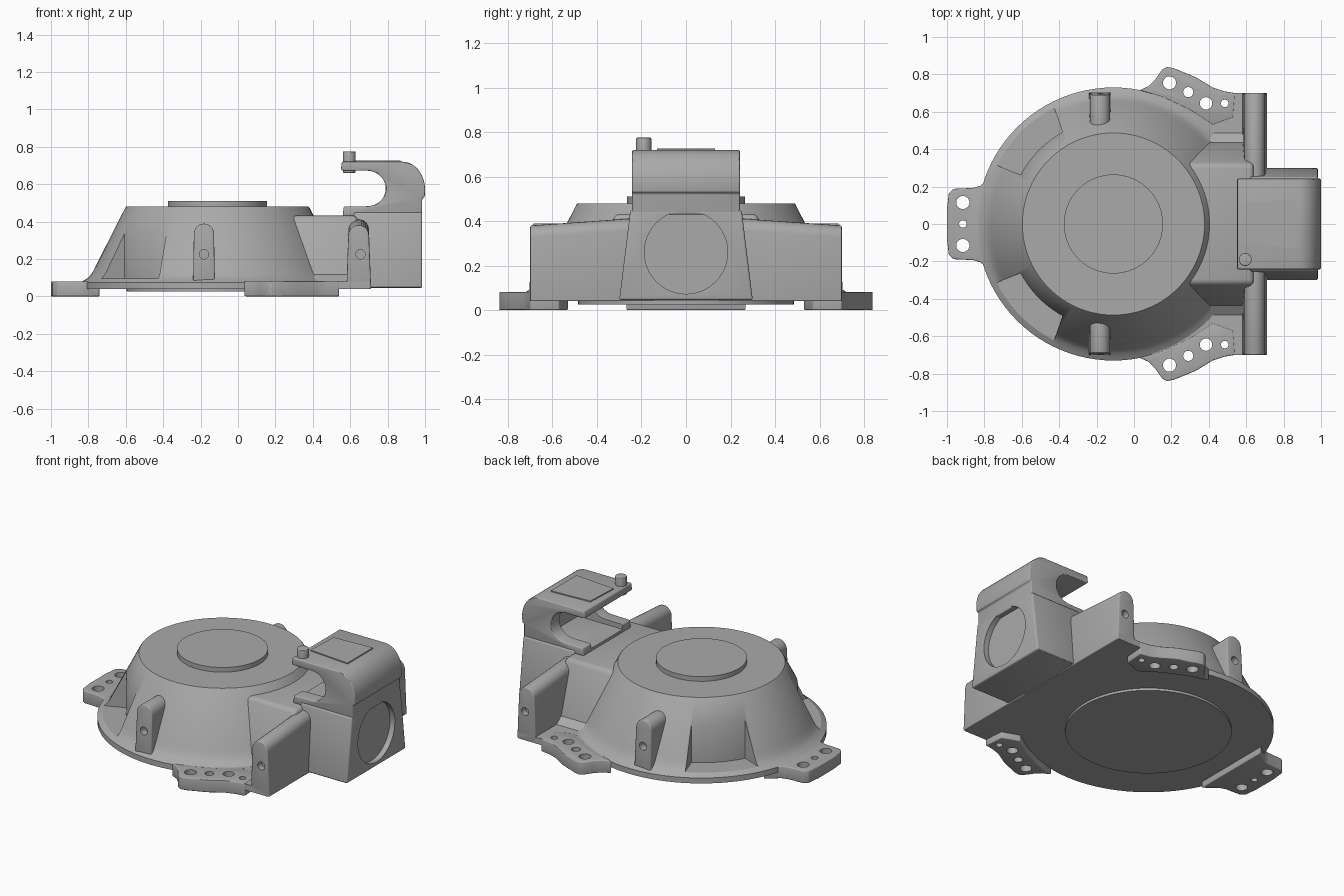
import bpy, bmesh
from math import sin, cos, pi, radians

cube = bpy.data.objects.get("Cube")
if cube:
    bpy.data.objects.remove(cube, do_unlink=True)

grey = bpy.data.materials.new("cast_grey")
grey.use_nodes = True
GREY = (0.4, 0.4, 0.4, 1)
grey.diffuse_color = GREY
grey.node_tree.nodes["Principled BSDF"].inputs["Base Color"].default_value = GREY
CX = -0.11  # axis of the bell


def activate(ob):
    bpy.ops.object.select_all(action='DESELECT')
    ob.select_set(True)
    bpy.context.view_layer.objects.active = ob


def finish(name, bm, bevel=0):
    bmesh.ops.recalc_face_normals(bm, faces=bm.faces)
    me = bpy.data.meshes.new(name)
    bm.to_mesh(me)
    bm.free()
    me.materials.append(grey)
    ob = bpy.data.objects.new(name, me)
    bpy.context.collection.objects.link(ob)
    activate(ob)
    if bevel:
        mod = ob.modifiers.new("round", 'BEVEL')
        mod.width, mod.segments, mod.limit_method = bevel, 3, 'ANGLE'
        bpy.ops.object.modifier_apply(modifier="round")
    return ob


def cut(ob, cutters):
    for c in cutters:
        c.hide_render = True
        activate(ob)
        mod = ob.modifiers.new("cut", 'BOOLEAN')
        mod.operation, mod.solver, mod.object = 'DIFFERENCE', 'EXACT', c
        bpy.ops.object.modifier_apply(modifier="cut")
        bpy.data.objects.remove(c, do_unlink=True)


def prism(name, pts, axis, a, b, bevel=0):
    """Extrude a 2D outline along an axis from a to b."""
    place = {'z': lambda u, v, w: (u, v, w),
             'y': lambda u, v, w: (u, w, v),
             'x': lambda u, v, w: (w, u, v)}[axis]
    bm = bmesh.new()
    lo, hi = ([bm.verts.new(place(u, v, w)) for u, v in pts] for w in (a, b))
    bm.faces.new(lo)
    bm.faces.new(hi)
    for i in range(len(pts)):
        j = (i + 1) % len(pts)
        bm.faces.new((lo[i], lo[j], hi[j], hi[i]))
    return finish(name, bm, bevel)


def arc(cx, cy, r, a0, a1, n=12, ry=None):
    ry = ry or r
    angles = [radians(a0 + (a1 - a0) * i / n) for i in range(n + 1)]
    return [(cx + r * cos(t), cy + ry * sin(t)) for t in angles]


def disc(name, x, y, r, axis, a, b, n=32, bevel=0):
    return prism(name, arc(x, y, r, 0, 360, n)[:-1], axis, a, b, bevel)


def rect(x0, x1, hy):
    return [(x0, -hy), (x1, -hy), (x1, hy), (x0, hy)]


def loft(name, r0, z0, r1, z1, bevel=0):
    """Tapered block between two rectangles."""
    bm = bmesh.new()
    lo = [bm.verts.new((x, y, z0)) for x, y in rect(*r0)]
    hi = [bm.verts.new((x, y, z1)) for x, y in rect(*r1)]
    bm.faces.new(lo)
    bm.faces.new(hi)
    for i in range(4):
        j = (i + 1) % 4
        bm.faces.new((lo[i], lo[j], hi[j], hi[i]))
    return finish(name, bm, bevel)


# Bell: lathed profile with flange and a fillet at its foot
profile = [(0.73, 0.04), (0.73, 0.075), (0.715, 0.085), (0.69, 0.1),
           (0.67, 0.125), (0.652, 0.16), (0.492, 0.475), (0.487, 0.48)]
bm = bmesh.new()
N = 96
rings = [[bm.verts.new((CX + r * cos(2 * pi * i / N), r * sin(2 * pi * i / N), z))
          for i in range(N)] for r, z in profile]
for lo, hi in zip(rings, rings[1:]):
    for i in range(N):
        j = (i + 1) % N
        bm.faces.new((lo[i], lo[j], hi[j], hi[i]))
bm.faces.new(rings[0])
bm.faces.new(rings[-1])
bell = finish("bell", bm)

# Two pockets in the bell flank
cut(bell, [prism("pocket_cutter", arc(CX, 0, 0.562, s * 119, s * 152) +
                 arc(CX, 0, 0.8, s * 154, s * 116), 'z', 0.095, 0.37)
           for s in (1, -1)])

disc("top_cap", CX, 0, 0.265, 'z', 0.47, 0.51, 64)
disc("bottom_cover", CX, 0, 0.485, 'z', 0.025, 0.06, 64)

# Mounting ears and the floor plate, drilled through
HOLES = [(0.19, 0.755, 0.035), (0.29, 0.705, 0.027),
         (0.385, 0.645, 0.033), (0.485, 0.645, 0.02)]
EAR = [(0.03, 0.715), (0.08, 0.738), (0.115, 0.775), (0.15, 0.825), (0.175, 0.84),
       (0.215, 0.832), (0.33, 0.785), (0.42, 0.73), (0.48, 0.71), (0.54, 0.7),
       (0.53, 0.57), (0.42, 0.53), (0.3, 0.61), (0.15, 0.68)]


def drills(s):
    return [disc("drill", x, s * y, r, 'z', -0.1, 0.2) for x, y, r in HOLES]


floor = prism("floor_plate", rect(0.1, 0.7, 0.7), 'z', 0.04, 0.08)
for s, side in ((1, "back"), (-1, "front")):
    cut(floor, drills(s))
    ear = prism(side + "_ear", [(x, s * y) for x, y in EAR], 'z', 0, 0.082, 0.006)
    cut(ear, drills(s))

half = [(-0.74, 0.27), (-0.785, 0.235), (-0.82, 0.205), (-0.86, 0.193), (-0.965, 0.188),
        (-0.99, 0.165), (-1, 0.08)]
end_ear = prism("end_ear", half + [(x, -y) for x, y in reversed(half)], 'z', 0, 0.08, 0.006)
cut(end_ear, [disc("drill", -0.915, y, r, 'z', -0.1, 0.2)
              for y, r in ((0.115, 0.035), (0, 0.02), (-0.115, 0.035))])

# Round-topped ribs on the bell and the long cross walls
for s, side in ((1, "back"), (-1, "front")):
    outline = [(-0.24, 0.06), (-0.124, 0.06)] + arc(-0.182, 0.335, 0.054, 0, 180)
    rib = prism(side + "_rib", outline, 'y', s * 0.45, s * 0.705, 0.006)
    for v in rib.data.vertices:
        if abs(v.co.y) > 0.6:
            v.co.y -= s * 0.06 * max(0, v.co.z - 0.12)
    cut(rib, [disc("drill", -0.182, 0.225, 0.025, 'y', s * 0.65, s * 0.8)])

    outline = [(0.58, 0.04), (0.712, 0.04)] + arc(0.645, 0.325, 0.055, 0, 180)
    wall = prism(side + "_wall", outline, 'y', s * 0.15, s * 0.7, 0.006)
    for v in wall.data.vertices:
        if v.co.z > 0.2:
            v.co.z += 0.07 * (0.7 - abs(v.co.y))
    cut(wall, [disc("drill", 0.655, 0.225, 0.025, 'y', s * 0.66, s * 0.8)])

# Neck joining bell to housing, with a foot fillet
loft("neck", (0.1, 0.64, 0.46), 0.05, (0.2, 0.64, 0.32), 0.432, 0.025)
loft("neck_foot", (0.1, 0.62, 0.5), 0.07, (0.1, 0.62, 0.43), 0.12)

# Tapered housing with a round recess on its outer face
housing = loft("housing", (0.62, 0.985, 0.3), 0.045, (0.62, 0.985, 0.25), 0.45, 0.01)
cut(housing, [disc("recess_cutter", 0, 0.26, 0.187, 'x', 0.95, 1.1, 64)])

# Hook: C-shaped side profile, hollowed in the middle
outer = [(0.56, 0.43), (0.985, 0.43), (0.985, 0.525), (0.998, 0.53)]
outer += arc(0.88, 0.57, 0.12, 0, 90, 12, 0.15)
outer += [(0.555, 0.72), (0.55, 0.675)]
inner = [(0.57, 0.672)] + arc(0.69, 0.577, 0.1, 90, -90, 20, 0.095) + [(0.565, 0.48)]
hook = prism("hook", outer + inner, 'y', -0.242, 0.242, 0.008)
cut(hook, [prism("hollow_cutter", rect(0.5, 0.88, 0.16), 'z', 0.45, 0.665)])

# Raised panel and pin on the hook
prism("top_panel", [(0.59, -0.105), (0.87, -0.13), (0.87, 0.13), (0.6, 0.115)],
      'z', 0.715, 0.727)
disc("pin", 0.595, -0.19, 0.034, 'z', 0.66, 0.775, 32, 0.005)

for ob in list(bpy.context.scene.objects):
    if ob.type == 'MESH':
        activate(ob)
        bpy.ops.object.shade_smooth_by_angle(angle=radians(30))
